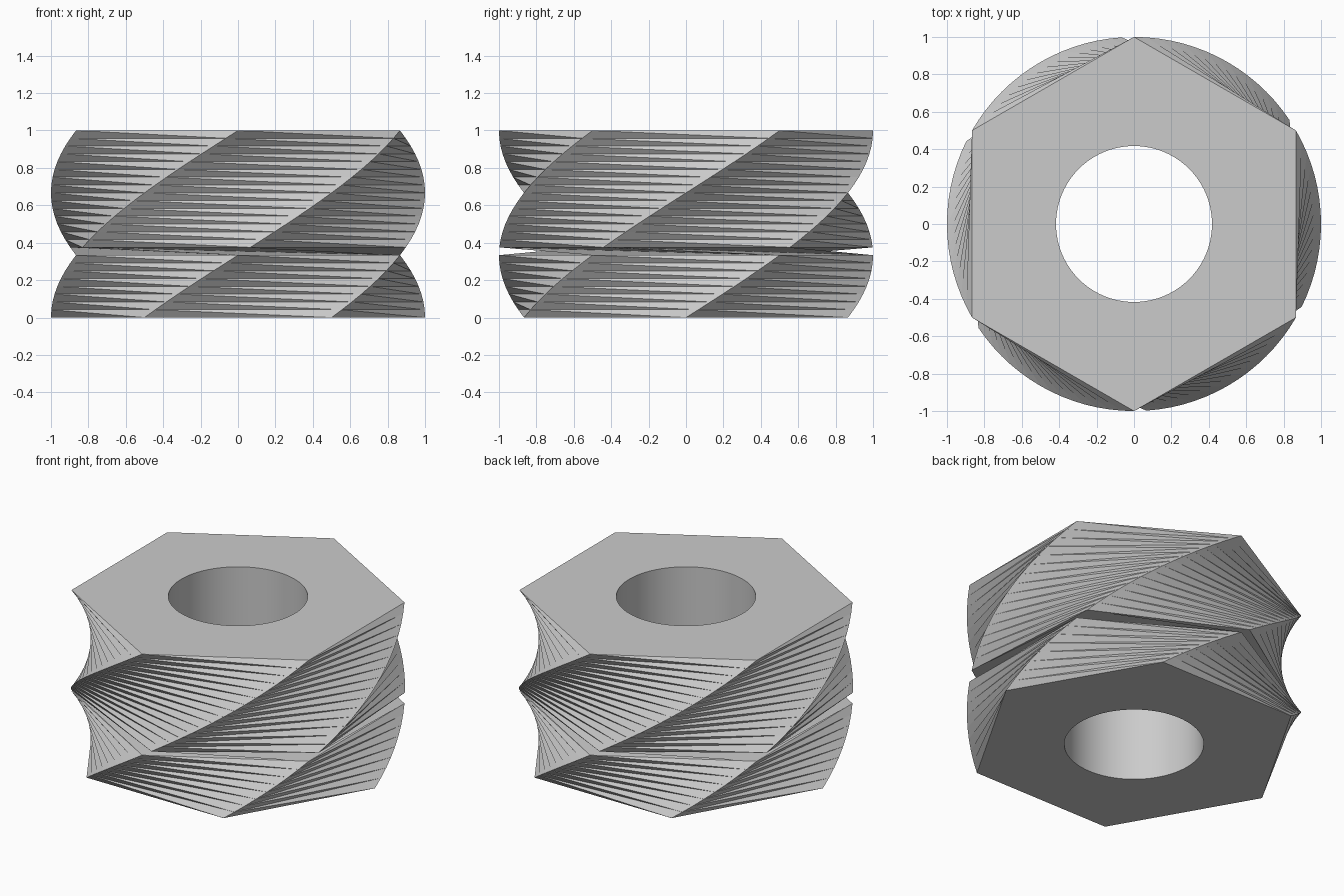
import bpy
import bmesh
from math import cos, sin, radians, tau

if "Cube" in bpy.data.objects:
    bpy.data.objects.remove(bpy.data.objects["Cube"], do_unlink=True)

SIDES, SLICES, TWIST = 6, 24, 90
HEIGHT, HOLE, HOLE_SIDES = 1.0, 0.417, 96
NOTCH = 8  # slice whose corners join one step back, leaving a groove

grey = bpy.data.materials.new("plain_grey")
grey.use_nodes = True
COLOUR = (0.6, 0.6, 0.6, 1)
grey.diffuse_color = COLOUR
grey.node_tree.nodes["Principled BSDF"].inputs["Base Color"].default_value = COLOUR

bm = bmesh.new()


def ring(radius, count, z, turn=0.0):
    """One level of corners around the axis."""
    angles = [radians(turn) + tau * i / count for i in range(count)]
    return [bm.verts.new((radius * cos(a), radius * sin(a), z)) for a in angles]


def loop_edges(verts):
    edges = []
    for a, b in zip(verts, verts[1:] + verts[:1]):
        edges.append(bm.edges.get((a, b)) or bm.edges.new((a, b)))
    return edges


# Twisted outer wall, each slice split along the same diagonal
levels = []
for k in range(SLICES + 1):
    turn = TWIST * k / SLICES - (360 / SIDES if k > NOTCH else 0)
    levels.append(ring(1.0, SIDES, HEIGHT * k / SLICES, turn))
for low, high in zip(levels, levels[1:]):
    for i in range(SIDES):
        j = (i + 1) % SIDES
        bm.faces.new((low[i], low[j], high[i]))
        bm.faces.new((low[j], high[j], high[i]))

# Round bore through the middle
bore_low = ring(HOLE, HOLE_SIDES, 0)
bore_high = ring(HOLE, HOLE_SIDES, HEIGHT)
for i in range(HOLE_SIDES):
    j = (i + 1) % HOLE_SIDES
    face = bm.faces.new((bore_low[j], bore_low[i], bore_high[i], bore_high[j]))
    face.smooth = True

# Flat end caps: one wedge of faces per side of the hexagon
for outer, bore, z_sign, turn in ((levels[0], bore_low, -1, 0),
                                  (levels[-1], bore_high, 1, TWIST - 360 / SIDES)):
    step = HOLE_SIDES // SIDES
    start = round(turn / 360 * HOLE_SIDES)
    for i in range(SIDES):
        a, b = outer[i], outer[(i + 1) % SIDES]
        arc = [bore[(start + i * step + s) % HOLE_SIDES] for s in range(step + 1)]
        face = bm.faces.new([a, b] + arc[::-1])
        face.normal_update()
        if face.normal.z * z_sign < 0:
            face.normal_flip()

# Keep the rims of the bore crisp
for edge in loop_edges(bore_low) + loop_edges(bore_high):
    edge.smooth = False

mesh = bpy.data.meshes.new("twisted_hex_nut")
bm.to_mesh(mesh)
bm.free()
mesh.materials.append(grey)
nut = bpy.data.objects.new("twisted_hex_nut", mesh)
bpy.context.collection.objects.link(nut)
